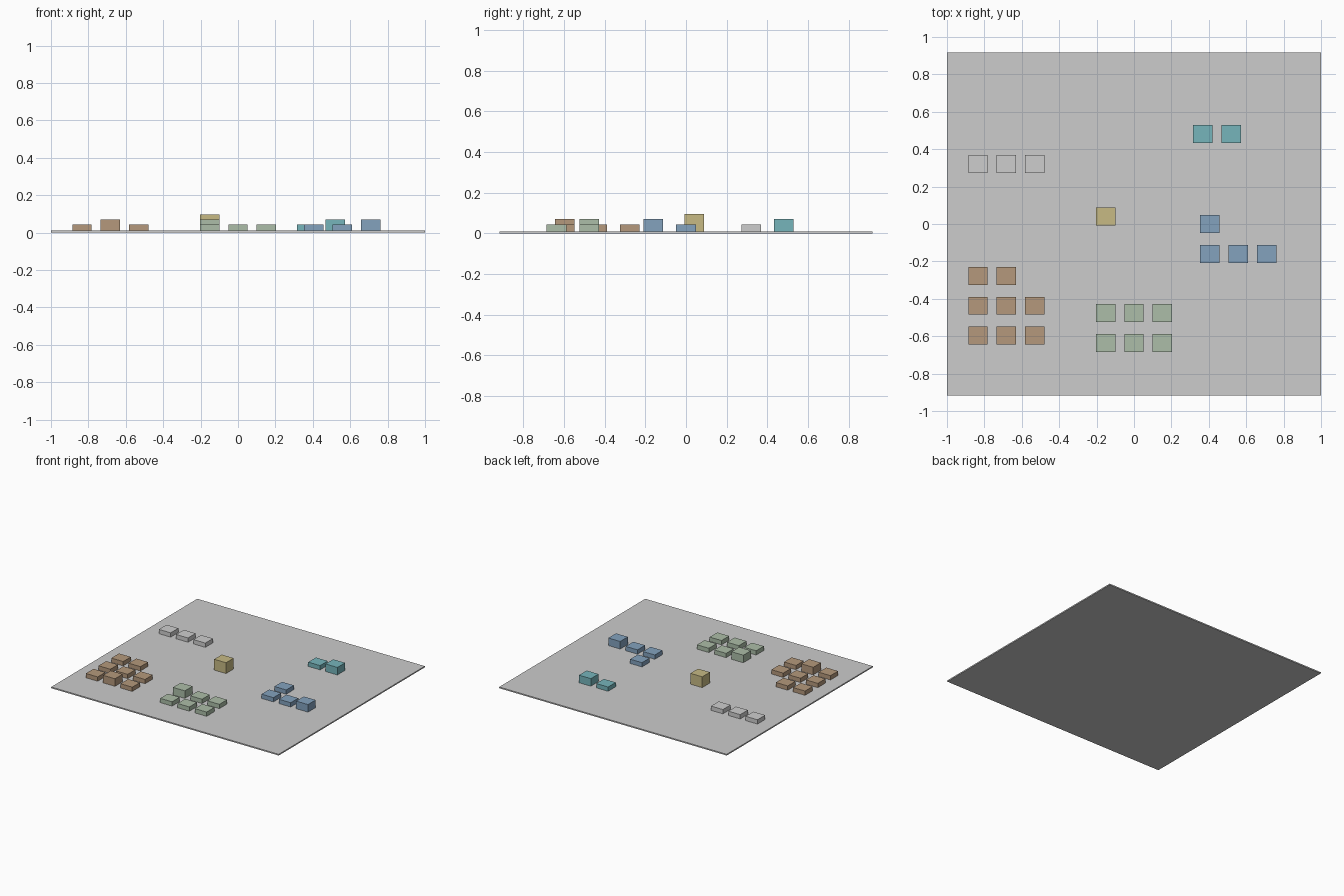
import bpy

cube = bpy.data.objects.get("Cube")
if cube:
    bpy.data.objects.remove(cube, do_unlink=True)


def material(name, rgb):
    """Flat material from an 8-bit display colour."""
    linear = [((c / 255 + 0.055) / 1.055) ** 2.4 for c in rgb] + [1.0]
    mat = bpy.data.materials.new(name)
    mat.use_nodes = True
    mat.diffuse_color = linear
    mat.node_tree.nodes["Principled BSDF"].inputs["Base Color"].default_value = linear
    return mat


def box(name, x, y, bottom, size, mat):
    """Box centred on x, y and standing on the given height."""
    bpy.ops.mesh.primitive_cube_add(size=1, location=(x, y, bottom + size[2] / 2))
    obj = bpy.context.object
    obj.name = name
    obj.scale = size
    bpy.ops.object.transform_apply(location=False, rotation=False, scale=True)
    obj.data.materials.append(mat)
    return obj


PLATE = 0.01
LOW, MID, HIGH = 0.034, 0.06, 0.086
STEP_X, STEP_Y = 0.152, 0.16

# Ground plate
box("ground_plate", 0, 0, 0, (2, 1.834, PLATE), material("plate grey", (204, 204, 204)))


def cluster(name, colour, x, y, rows, raised=None, tall=MID):
    """Rows of blocks from front to back; each row gives its block count."""
    mat = material(name + " colour", colour)
    for r, count in enumerate(rows):
        for c in range(count):
            height = tall if (c, r) == raised else LOW
            box(f"{name}_block_{r + 1}_{c + 1}", x + c * STEP_X, y + r * STEP_Y,
                PLATE, (0.104, 0.096, height), mat)


# Block groups, each with at most one raised block (column, row)
cluster("brown", (181, 153, 124), -0.834, -0.597, (3, 3, 2), (1, 0))
cluster("green", (172, 190, 168), -0.152, -0.637, (3, 3), (0, 1))
cluster("blue", (131, 162, 190), 0.405, -0.16, (3, 1), (2, 0))
cluster("teal", (118, 181, 187), 0.367, 0.48, (2,), (1, 0))
cluster("yellow", (199, 186, 132), -0.152, 0.04, (1,), (0, 0), HIGH)
cluster("grey", (206, 206, 206), -0.834, 0.32, (3,))
